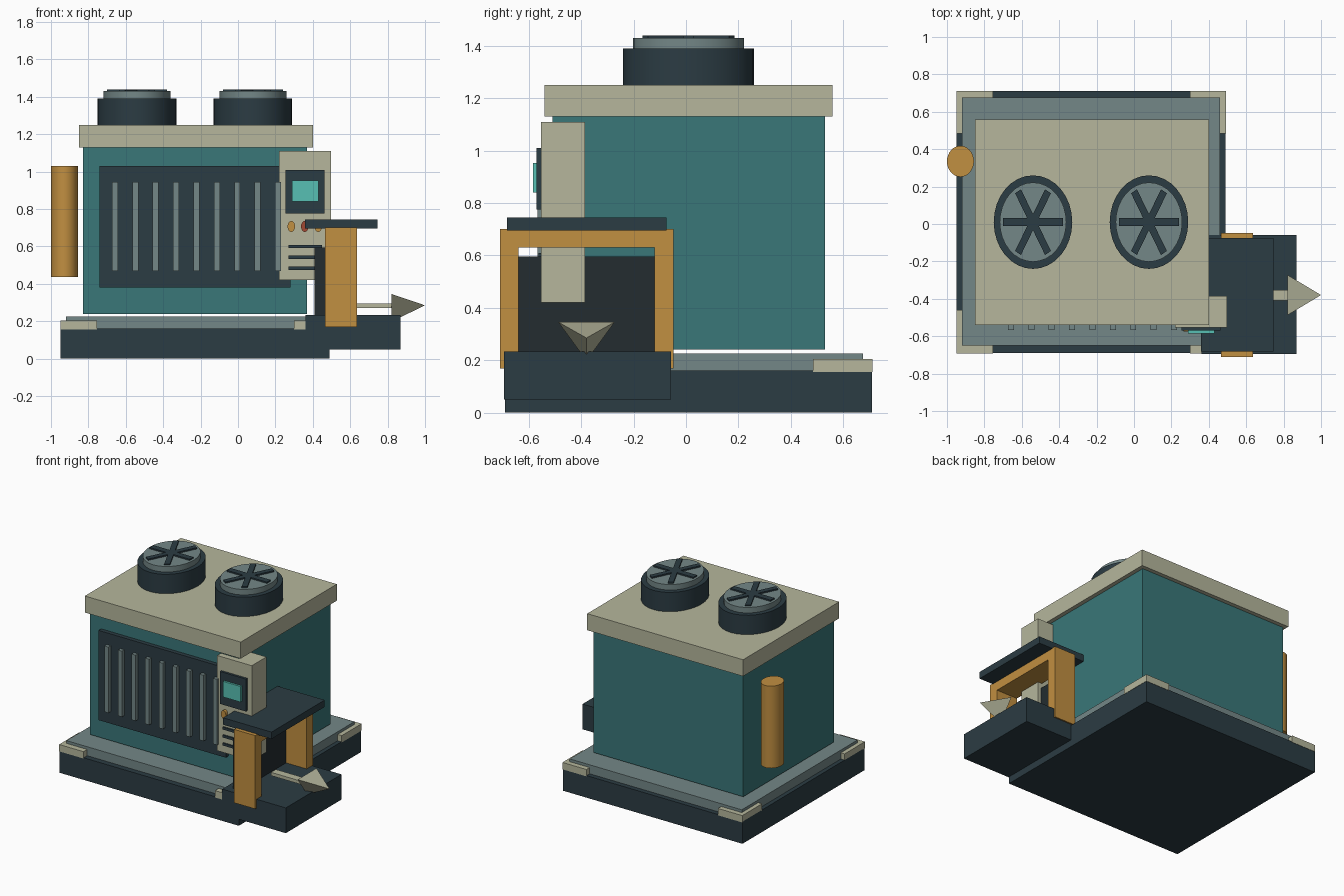
import bpy, bmesh, math
from mathutils import Matrix, Vector

if "Cube" in bpy.data.objects:
    bpy.data.objects.remove(bpy.data.objects["Cube"])


def material(name, hex_code):
    lin = [(int(hex_code[i:i + 2], 16) / 255) ** 2.2 for i in (0, 2, 4)]
    m = bpy.data.materials.new(name)
    m.diffuse_color = (*lin, 1)
    m.use_nodes = True
    m.node_tree.nodes["Principled BSDF"].inputs["Base Color"].default_value = m.diffuse_color
    return m


DARK = material("dark_slate", "2F3E45")
BLACK = material("near_black", "283033")
TEAL = material("teal", "3C7678")
BEIGE = material("beige", "B4B59B")
GREY = material("blue_grey", "738686")
ORANGE = material("orange", "C08E43")
RED = material("red", "A04A35")
SCREEN = material("screen", "58BFB2")


def finish(name, bm, mat, smooth=False):
    bmesh.ops.recalc_face_normals(bm, faces=bm.faces)
    me = bpy.data.meshes.new(name)
    bm.to_mesh(me)
    bm.free()
    me.materials.append(mat)
    ob = bpy.data.objects.new(name, me)
    bpy.context.collection.objects.link(ob)
    if smooth:
        bpy.ops.object.select_all(action='DESELECT')
        ob.select_set(True)
        bpy.context.view_layer.objects.active = ob
        bpy.ops.object.shade_smooth_by_angle(angle=math.radians(35))
    return ob


def box(name, x, y, z, mat):
    """Box from (min, max) ranges."""
    bm = bmesh.new()
    c = Vector([(a + b) / 2 for a, b in (x, y, z)])
    s = Matrix.Diagonal([b - a for a, b in (x, y, z)] + [1])
    bmesh.ops.create_cube(bm, size=1, matrix=Matrix.Translation(c) @ s)
    return finish(name, bm, mat)


def cylinder(name, centre, rx, ry, depth, mat, rot=Matrix()):
    """Elliptical cylinder centred on a point, axis z before rotation."""
    bm = bmesh.new()
    m = Matrix.Translation(centre) @ rot @ Matrix.Diagonal((rx, ry, depth, 1))
    bmesh.ops.create_cone(bm, cap_ends=True, segments=32, radius1=1, radius2=1,
                          depth=1, matrix=m)
    return finish(name, bm, mat, True)


# Base, deck and corner pads
box("base", (-.95, .49), (-.69, .71), (0, .16), DARK)
box("deck_plate", (-.92, .46), (-.65, .675), (.16, .225), GREY)
for sx, x in (("left", (-.95, -.755)), ("right", (.30, .492))):
    for sy, y in (("front", (-.692, -.46)), ("back", (.485, .712))):
        box(f"corner_pad_{sy}_{sx}", x, y, (.155, .205), BEIGE)

# Main cabinet and roof slab
box("cabinet", (-.83, .37), (-.51, .53), (.24, 1.13), TEAL)
box("roof", (-.85, .40), (-.54, .56), (1.13, 1.25), BEIGE)

# Roof fans
for side, fx in (("left", -.54), ("right", .08)):
    cylinder(f"fan_housing_{side}", (fx, .01, 1.32), .21, .25, .14, DARK)
    cylinder(f"fan_disc_{side}", (fx, .01, 1.405), .178, .212, .05, GREY)
    bm = bmesh.new()
    for i in range(3):
        m = (Matrix.Translation((fx, .01, 1.43)) @ Matrix.Diagonal((1, 1.19, 1, 1))
             @ Matrix.Rotation(math.radians(60 * i), 4, 'Z')
             @ Matrix.Diagonal((.32, .036, .02, 1)))
        bmesh.ops.create_cube(bm, size=1, matrix=m)
    finish(f"fan_blades_{side}", bm, DARK)

# Front grille
box("grille_panel", (-.74, .28), (-.54, -.505), (.38, 1.03), DARK)
for i in range(9):
    x = -.658 + .109 * i
    box(f"grille_slat_{i + 1}", (x - .016, x + .016), (-.567, -.53), (.468, .945), GREY)

# Side tank
cylinder("side_tank", (-.928, .335, .733), .072, .083, .595, ORANGE)

# Control box with screen, knobs and vents
box("control_box", (.22, .498), (-.553, -.385), (.42, 1.11), BEIGE)
box("screen_bezel", (.255, .462), (-.57, -.54), (.775, 1.01), DARK)
box("screen", (.29, .43), (-.585, -.56), (.84, .953), SCREEN)
tilt = Matrix.Rotation(math.pi / 2, 4, 'X')
for i, mat in enumerate((ORANGE, RED, ORANGE)):
    cylinder(f"knob_{i + 1}", (.285 + .072 * i, -.56, .707), .02, .029, .03, mat, tilt)
for i in range(3):
    z = .6 - .058 * i
    box(f"control_vent_{i + 1}", (.27, .45), (-.563, -.545), (z - .009, z + .009), DARK)

# Output bay: platform, back panel, arch and canopy
box("output_platform", (.36, .87), (-.695, -.058), (.05, .233), DARK)
box("output_back_panel", (.41, .47), (-.645, -.115), (.225, .595), BLACK)
profile = [(-.71, .168), (-.71, .70), (-.048, .70), (-.048, .168),
           (-.12, .168), (-.12, .63), (-.64, .63), (-.64, .168)]
bm = bmesh.new()
face = bm.faces.new([bm.verts.new((.465, y, z)) for y, z in profile])
ext = bmesh.ops.extrude_face_region(bm, geom=[face])
bmesh.ops.translate(bm, vec=(.17, 0, 0),
                    verts=[v for v in ext["geom"] if isinstance(v, bmesh.types.BMVert)])
finish("output_arch", bm, ORANGE)
box("output_canopy", (.358, .747), (-.683, -.074), (.695, .745), DARK)

# Output arrow: flat shaft and three-sided head
box("arrow_shaft", (.55, .83), (-.408, -.352), (.272, .296), BEIGE)
bm = bmesh.new()
tip = bm.verts.new((1.0, -.38, .285))
ring = [bm.verts.new(p) for p in ((.82, -.488, .346), (.82, -.272, .346), (.82, -.38, .198))]
bm.faces.new(ring)
for i in range(3):
    bm.faces.new((ring[i], ring[(i + 1) % 3], tip))
finish("arrow_head", bm, BEIGE)
